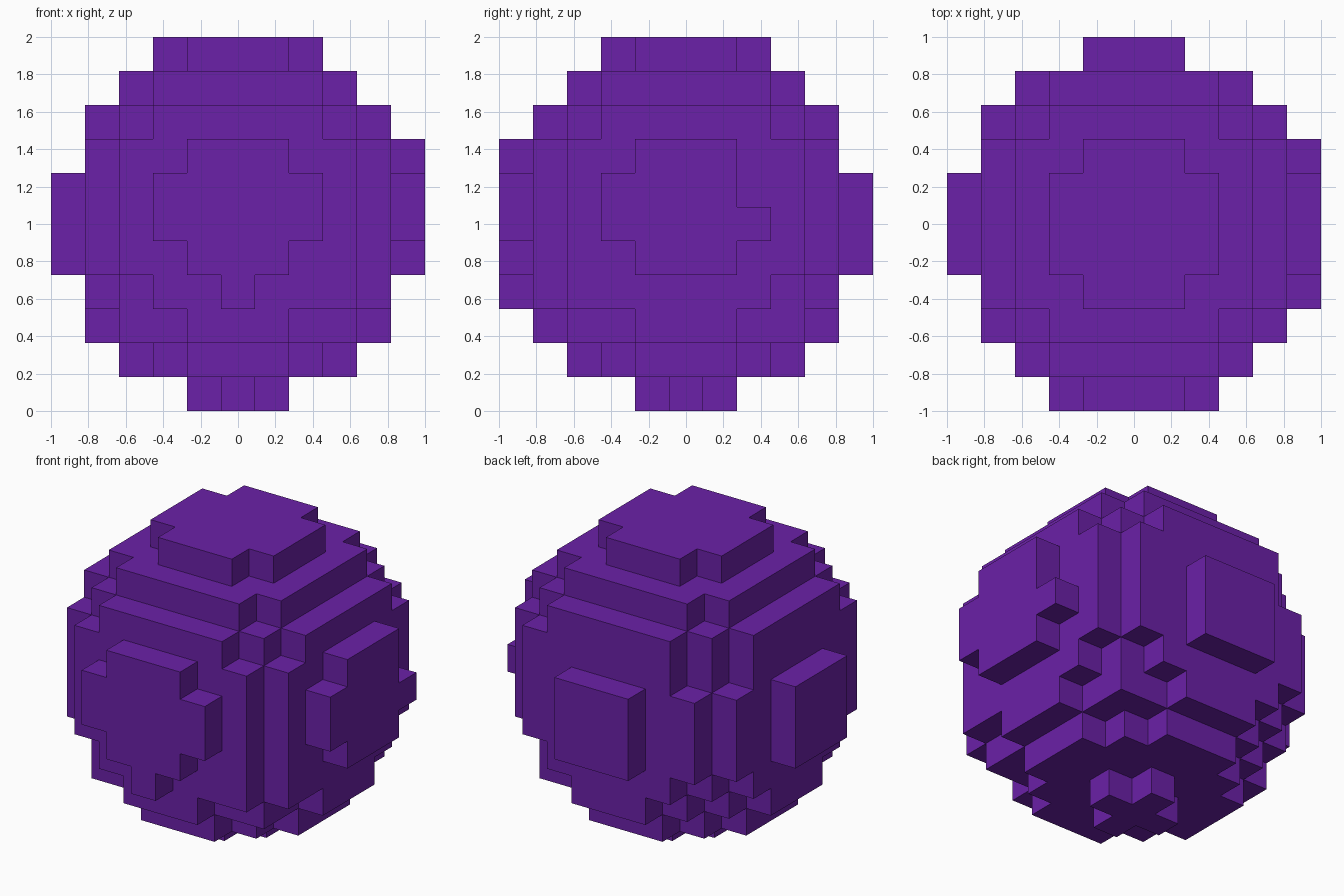
import bpy
import bmesh
from itertools import product
from mathutils import Vector

start_cube = bpy.data.objects.get("Cube")
if start_cube:
    bpy.data.objects.remove(start_cube, do_unlink=True)

HALF = 5                          # cells on each side of the middle cell
CELL = 2 / (2 * HALF + 1)
LEAN = Vector((0.18, -0.23, 0.48))  # slight offset of the ball inside the grid
LIMIT = 28.85


def inside(cell):
    """True when the cell's centre lies in the slightly off-centre ball."""
    return cell.length_squared - cell.dot(LEAN) <= LIMIT


# Purple material
purple = bpy.data.materials.new("purple")
purple.use_nodes = True
colour = (0.147, 0.015, 0.392, 1)
purple.diffuse_color = colour
purple.node_tree.nodes["Principled BSDF"].inputs["Base Color"].default_value = colour

# Stepped ball: only the exposed sides of the filled cells
bm = bmesh.new()
corners = {}


def corner(point):
    key = tuple(round(2 * c) for c in point)
    if key not in corners:
        corners[key] = bm.verts.new((point + Vector((0, 0, HALF + 0.5))) * CELL)
    return corners[key]


steps = range(-HALF, HALF + 1)
for cell in map(Vector, product(steps, repeat=3)):
    if not inside(cell):
        continue
    for axis, sign in product(range(3), (-1, 1)):
        out = Vector((0, 0, 0))
        out[axis] = sign
        beyond = cell + out
        if max(map(abs, beyond)) <= HALF and inside(beyond):
            continue
        u = Vector((0, 0, 0))
        u[(axis + 1) % 3] = 0.5
        v = out.cross(u)
        middle = cell + out / 2
        bm.faces.new([corner(middle + p) for p in (-u - v, u - v, u + v, v - u)])

mesh = bpy.data.meshes.new("stepped_ball")
bm.to_mesh(mesh)
bm.free()
mesh.materials.append(purple)
ball = bpy.data.objects.new("stepped_ball", mesh)
bpy.context.collection.objects.link(ball)
